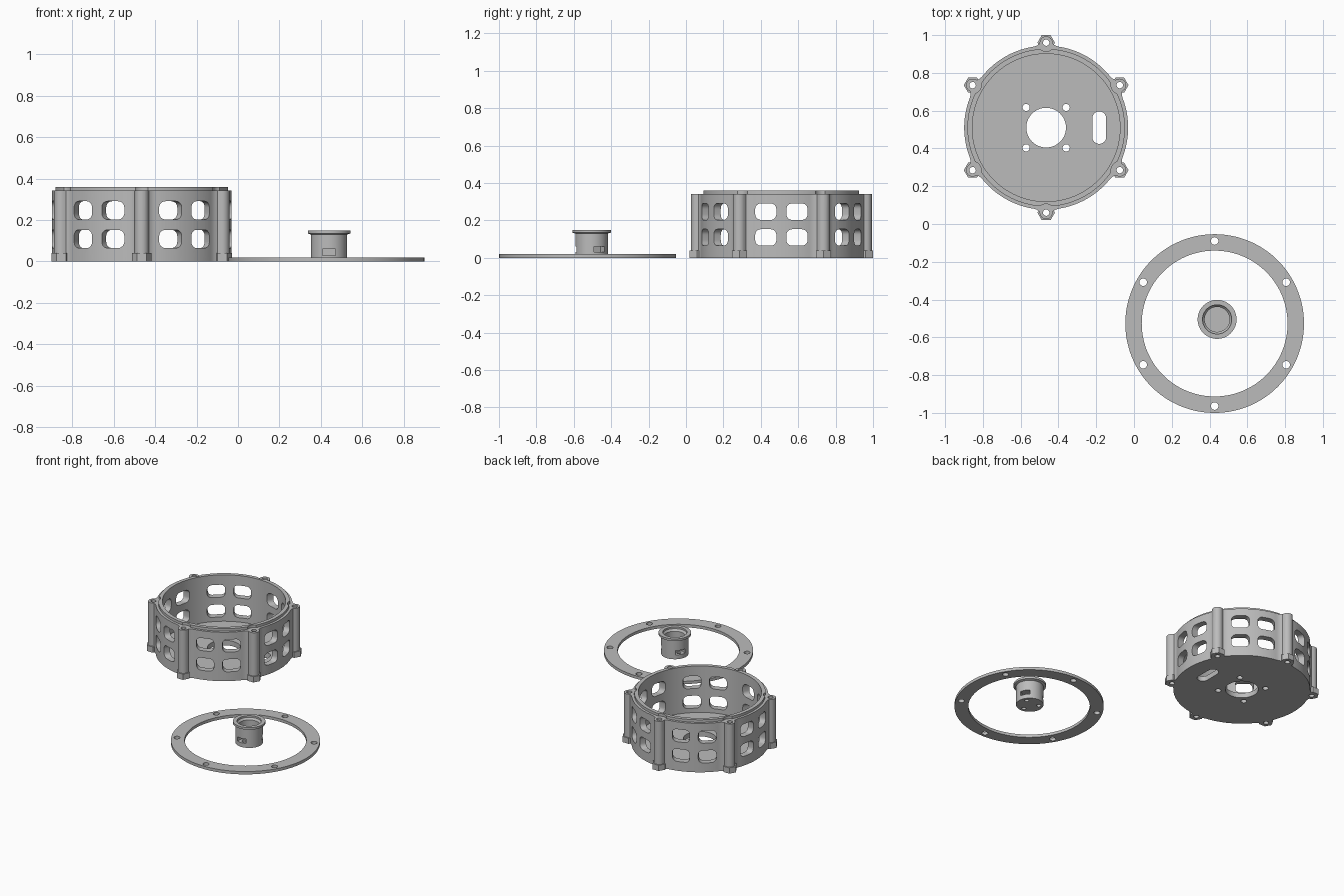
import bpy, bmesh, math
from mathutils import Matrix, Vector

if "Cube" in bpy.data.objects:
    bpy.data.objects.remove(bpy.data.objects["Cube"])

grey = bpy.data.materials.new("plain grey")
grey.diffuse_color = (0.5, 0.5, 0.5, 1)
grey.use_nodes = True
grey.node_tree.nodes["Principled BSDF"].inputs["Base Color"].default_value = grey.diffuse_color
HOUSING, RING, HUB = (-0.465, 0.51), (0.427, -0.527), (0.44, -0.505)
LUGS = [math.radians(30 + 60 * k) for k in range(6)]


def polar(r, a):
    return (r * math.cos(a), r * math.sin(a))


def circle(r, n=96, c=(0, 0), start=0.0):
    return [(c[0] + r * math.cos(start + math.tau * i / n),
             c[1] + r * math.sin(start + math.tau * i / n)) for i in range(n)]


def rounded(w, h, r, n=6):
    pts = []
    for q, (sx, sy) in enumerate([(1, 1), (-1, 1), (-1, -1), (1, -1)]):
        for i in range(n + 1):
            a = math.pi / 2 * (q + i / n)
            pts.append((sx * (w / 2 - r) + r * math.cos(a), sy * (h / 2 - r) + r * math.sin(a)))
    return pts


def prism(bm, pts, z0, z1, m=Matrix()):
    """Add a closed straight extrusion of a counter-clockwise outline."""
    lo = [bm.verts.new(m @ Vector((x, y, z0))) for x, y in pts]
    hi = [bm.verts.new(m @ Vector((x, y, z1))) for x, y in pts]
    n = len(pts)
    bm.faces.new(lo[::-1])
    bm.faces.new(hi)
    for i in range(n):
        bm.faces.new((lo[i], lo[(i + 1) % n], hi[(i + 1) % n], hi[i]))


def make(name, bm, at):
    bmesh.ops.recalc_face_normals(bm, faces=bm.faces)
    me = bpy.data.meshes.new(name)
    bm.to_mesh(me)
    bm.free()
    me.materials.append(grey)
    ob = bpy.data.objects.new(name, me)
    ob.location = (at[0], at[1], 0)
    bpy.context.collection.objects.link(ob)
    return ob


def boolean(ob, bm, op):
    """Apply one boolean with a temporary tool object."""
    tool = make("tool", bm, ob.location)
    mod = ob.modifiers.new("bool", 'BOOLEAN')
    mod.operation, mod.object, mod.solver = op, tool, 'EXACT'
    mod.use_self = True
    bpy.context.view_layer.objects.active = ob
    bpy.ops.object.modifier_apply(modifier=mod.name)
    bpy.data.objects.remove(tool)


def smooth(ob):
    bpy.ops.object.select_all(action='DESELECT')
    ob.select_set(True)
    bpy.context.view_layer.objects.active = ob
    bpy.ops.object.shade_smooth_by_angle(angle=math.radians(30))


# Housing drum with six screw columns, flared into the wall, on hexagonal feet
bm = bmesh.new()
prism(bm, circle(0.434, 144), 0, 0.342)
housing = make("housing", bm, HOUSING)
half = [(0.400, -0.072), (0.428, -0.068), (0.434, -0.050), (0.443, -0.036)]
tip = [(0.45 + 0.034 * math.cos(a), 0.034 * math.sin(a))
       for a in [math.radians(-75 + 15 * i) for i in range(11)]]
column = half + tip + [(x, -y) for x, y in half[::-1]]
bm = bmesh.new()
for a in LUGS:
    prism(bm, column, 0, 0.342, Matrix.Rotation(a, 4, 'Z'))
boolean(housing, bm, 'UNION')
bm = bmesh.new()
for a in LUGS:
    prism(bm, circle(0.0462, 6, (0.45, 0), math.pi / 6), 0, 0.04, Matrix.Rotation(a, 4, 'Z'))
boolean(housing, bm, 'UNION')

# Raised lip, relieved around each screw
bm = bmesh.new()
prism(bm, circle(0.417, 144), 0.33, 0.36)
boolean(housing, bm, 'UNION')
bm = bmesh.new()
for a in LUGS:
    prism(bm, circle(0.046, 32, polar(0.45, a)), 0.342, 0.4)
boolean(housing, bm, 'DIFFERENCE')

# Hollow interior, then floor openings and screw holes
bm = bmesh.new()
prism(bm, circle(0.391, 144), 0.035, 0.5)
boolean(housing, bm, 'DIFFERENCE')
bm = bmesh.new()
prism(bm, circle(0.105, 64), -0.1, 0.1)
for sx in (-1, 1):
    for sy in (-1, 1):
        prism(bm, circle(0.019, 24, (sx * 0.106, sy * 0.107)), -0.1, 0.1)
prism(bm, rounded(0.073, 0.172, 0.036), -0.1, 0.1, Matrix.Translation((0.281, 0, 0)))
for a in LUGS:
    prism(bm, circle(0.017, 24, polar(0.45, a)), -0.1, 0.5)
boolean(housing, bm, 'DIFFERENCE')

# Wall windows: two columns by two rows on each of six panels
bm = bmesh.new()
upright = Matrix(((0, 0, 1, 0), (1, 0, 0, 0), (0, 1, 0, 0), (0, 0, 0, 1)))
for k in range(6):
    for side in (-1, 1):
        for z in (0.109, 0.247):
            m = Matrix.Rotation(math.radians(60 * k), 4, 'Z') @ Matrix.Translation((0, side * 0.0835, z))
            prism(bm, rounded(0.113, 0.088, 0.03), 0.3, 0.5, m @ upright)
boolean(housing, bm, 'DIFFERENCE')
smooth(housing)

# Flat clamping ring
bm = bmesh.new()
prism(bm, circle(0.473, 144), 0, 0.02)
ring = make("clamping_ring", bm, RING)
bm = bmesh.new()
prism(bm, circle(0.386, 144), -0.1, 0.1)
for a in LUGS:
    prism(bm, circle(0.02, 24, polar(0.437, a)), -0.1, 0.1)
boolean(ring, bm, 'DIFFERENCE')
smooth(ring)

# Hub: lathed cup with flange and stepped bore
profile = [(0, 0), (0.087, 0), (0.087, 0.13), (0.103, 0.135), (0.103, 0.15),
           (0.077, 0.15), (0.077, 0.138), (0.066, 0.125), (0.066, 0.075), (0, 0.075)]
bm = bmesh.new()
vs = [bm.verts.new((r, 0, z)) for r, z in profile]
es = [bm.edges.new(p) for p in zip(vs, vs[1:])]
bmesh.ops.spin(bm, geom=vs + es, axis=(0, 0, 1), cent=(0, 0, 0), angle=math.tau, steps=64)
bmesh.ops.remove_doubles(bm, verts=bm.verts, dist=1e-4)
hub = make("hub", bm, HUB)
# Side nut slots with blind screw holes from below
bm = bmesh.new()
for deg in (30, 150, 270):
    a = math.radians(deg)
    slot = [(0.04, -0.032), (0.12, -0.032), (0.12, 0.032), (0.04, 0.032)]
    prism(bm, slot, 0.03, 0.06, Matrix.Rotation(a, 4, 'Z'))
    prism(bm, circle(0.014, 20, polar(0.058, a)), -0.1, 0.045)
boolean(hub, bm, 'DIFFERENCE')
smooth(hub)
